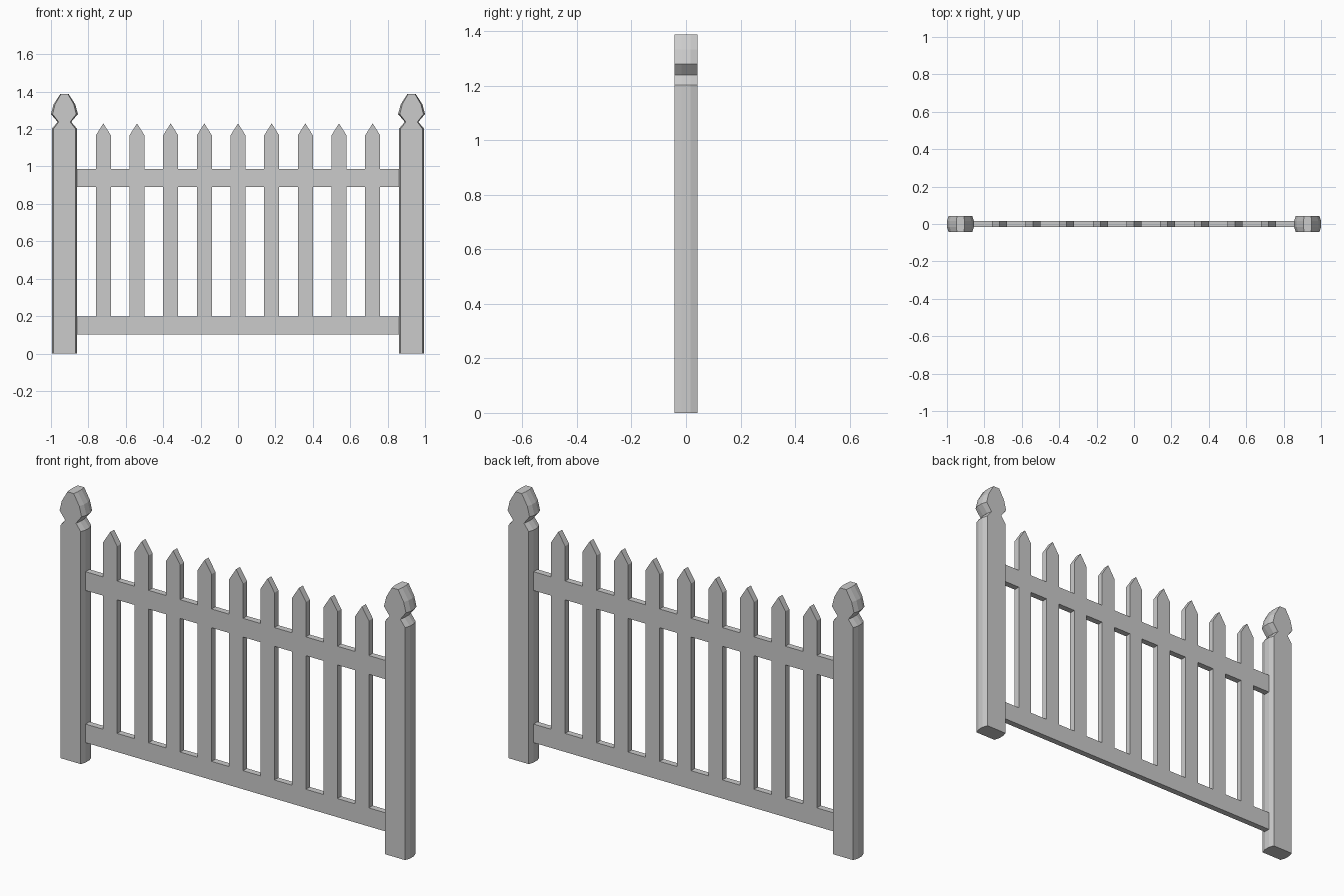
import bpy, bmesh

if "Cube" in bpy.data.objects:
    bpy.data.objects.remove(bpy.data.objects["Cube"])


def make_object(name, bm):
    bmesh.ops.remove_doubles(bm, verts=bm.verts, dist=1e-5)
    bmesh.ops.recalc_face_normals(bm, faces=bm.faces)
    mesh = bpy.data.meshes.new(name)
    bm.to_mesh(mesh)
    bm.free()
    obj = bpy.data.objects.new(name, mesh)
    bpy.context.collection.objects.link(obj)
    return obj


# Gate posts: carved silhouette lofted through depth, mirrored to the other end
POST_X = 0.928
HEIGHTS = [0.0, 1.202, 1.238, 1.28, 1.332, 1.388]
MIDDLE = [0.067, 0.067, 0.036, 0.072, 0.058, 0.022]
FACE = [0.058, 0.058, 0.031, 0.063, 0.050, 0.018]

bm = bmesh.new()
rings = []
for y, widths in ((-0.043, FACE), (-0.016, MIDDLE), (0.016, MIDDLE), (0.043, FACE)):
    side = list(zip(widths, HEIGHTS))
    outline = side + [(-w, z) for w, z in reversed(side)]
    rings.append([bm.verts.new((POST_X + x, y, z)) for x, z in outline])
for a, b in zip(rings, rings[1:]):
    n = len(a)
    for i in range(n):
        j = (i + 1) % n
        bm.faces.new((a[i], a[j], b[j], b[i]))
bm.faces.new(rings[0])
bm.faces.new(rings[-1])
posts = make_object("gate_posts", bm)
mirror = posts.modifiers.new("Mirror", "MIRROR")
mirror.use_axis[0] = True

# Rails and pickets: one flush panel of joined cells, extruded to thickness
THICK = 0.032
HALF_PICKET = 0.04
RAIL_END = 0.865
LOW_RAIL = (0.103, 0.199)
TOP_RAIL = (0.89, 0.987)
SHOULDER, PEAK = 1.167, 1.23

bm = bmesh.new()


def cell(*points):
    bm.faces.new([bm.verts.new((x, -THICK / 2, z)) for x, z in points])


def rect(x0, x1, z0, z1):
    cell((x0, z0), (x1, z0), (x1, z1), (x0, z1))


centres = [0.18 * i for i in range(-4, 5)]
edges = [-RAIL_END]
for c in centres:
    edges += [c - HALF_PICKET, c + HALF_PICKET]
edges.append(RAIL_END)

# rails
for x0, x1 in zip(edges, edges[1:]):
    for z0, z1 in (LOW_RAIL, TOP_RAIL):
        rect(x0, x1, z0, z1)

# pickets with pointed tops
for c in centres:
    x0, x1 = c - HALF_PICKET, c + HALF_PICKET
    rect(x0, x1, LOW_RAIL[1], TOP_RAIL[0])
    cell((x0, TOP_RAIL[1]), (x1, TOP_RAIL[1]), (x1, SHOULDER), (c, PEAK), (x0, SHOULDER))

bmesh.ops.remove_doubles(bm, verts=bm.verts, dist=1e-5)
front = list(bm.faces)
extruded = bmesh.ops.extrude_face_region(bm, geom=front, use_keep_orig=True)
moved = [g for g in extruded["geom"] if isinstance(g, bmesh.types.BMVert)]
bmesh.ops.translate(bm, verts=moved, vec=(0, THICK, 0))
make_object("rails_and_pickets", bm)
